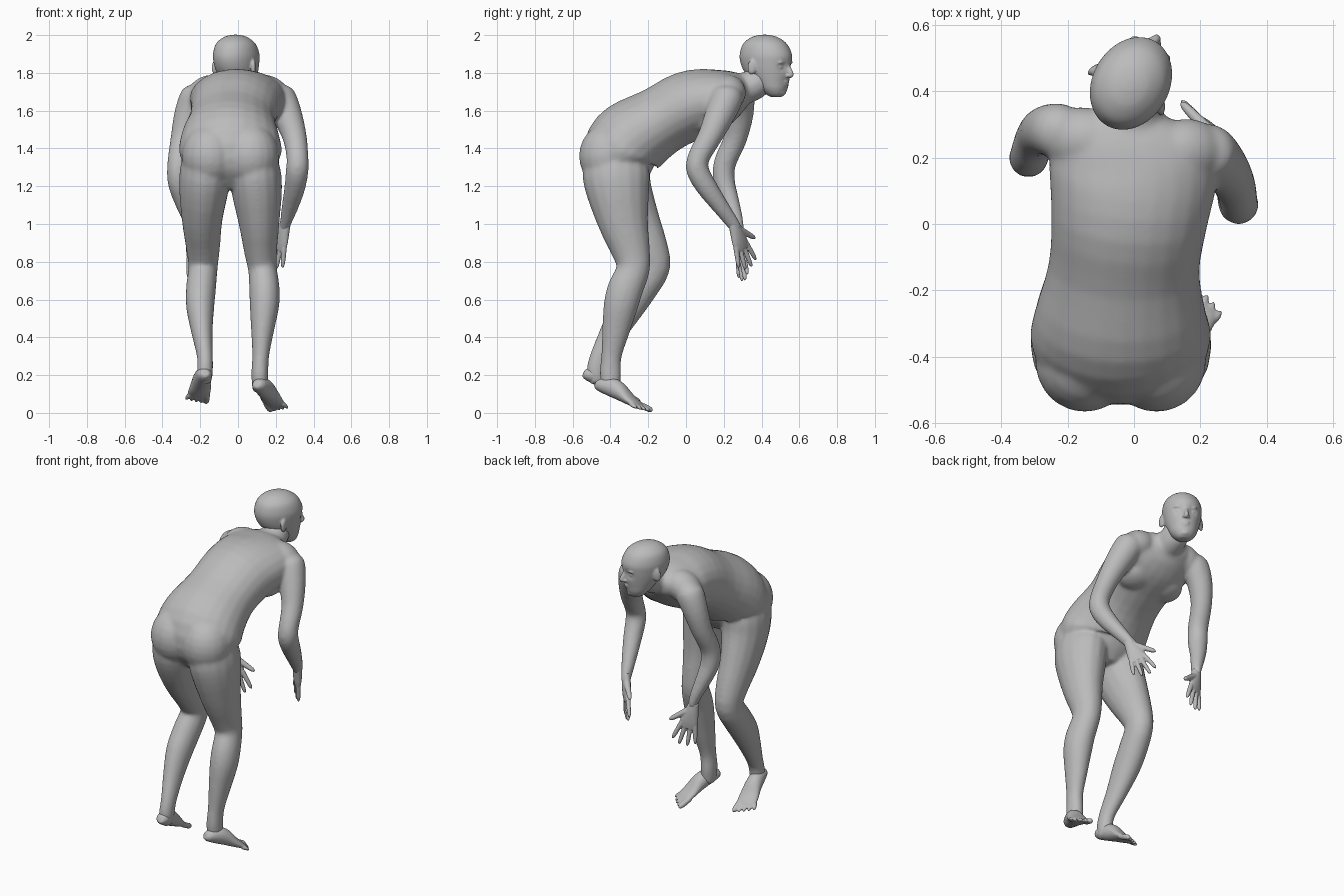
import bpy, bmesh, math
from mathutils import Vector, Matrix

if "Cube" in bpy.data.objects:
    bpy.data.objects.remove(bpy.data.objects["Cube"])

skin = bpy.data.materials.new("skin_grey")
skin.use_nodes = True
GREY = (0.5, 0.5, 0.5, 1)
skin.diffuse_color = GREY
skin.node_tree.nodes["Principled BSDF"].inputs["Base Color"].default_value = GREY
X, Y, Z = Vector((1, 0, 0)), Vector((0, 1, 0)), Vector((0, 0, 1))


def spline(rows, steps):
    """Pass a smooth curve through rows of (x, y, z, side radius, depth radius)."""
    out, n = [], len(rows)
    for i in range(n - 1):
        a, b, c, d = (rows[max(0, min(n - 1, i + k))] for k in (-1, 0, 1, 2))
        for s in range(steps):
            t = s / steps
            out.append([q + 0.5 * t * (r - p + t * (2*p - 5*q + 4*r - w + t * (3*(q - r) + w - p)))
                        for p, q, r, w in zip(a, b, c, d)])
    return out + [list(rows[-1])]


def loft(bm, rows, side=X, depth=None, segs=16, steps=3):
    """Skin elliptical rings along a path; depth fixes the ring plane."""
    rows = spline([r if len(r) == 5 else (*r, r[3]) for r in rows], steps)
    pts = [Vector(r[:3]) for r in rows]
    rings = []
    for i, r in enumerate(rows):
        along = (pts[min(i + 1, len(pts) - 1)] - pts[max(i - 1, 0)]).normalized()
        s = side if depth else (side - along * side.dot(along)).normalized()
        d = depth or along.cross(s)
        rings.append([bm.verts.new(pts[i] + s * r[3] * math.cos(a) + d * r[4] * math.sin(a))
                      for a in (math.tau * k / segs for k in range(segs))])
    for lo, hi in zip(rings, rings[1:]):
        for k in range(segs):
            j = (k + 1) % segs
            bm.faces.new((lo[k], lo[j], hi[j], hi[k]))
    bm.faces.new(rings[0][::-1])
    bm.faces.new(rings[-1])
    return [v for ring in rings for v in ring]


def blob(bm, centre, size, rot=None):
    m = Matrix.Translation(centre) @ (rot or Matrix()) @ Matrix.Diagonal((*size, 1))
    bmesh.ops.create_uvsphere(bm, u_segments=20, v_segments=12, radius=1, matrix=m)


def finish(name, bm, voxel, smooth):
    """Turn overlapping volumes into one continuous skin."""
    bmesh.ops.recalc_face_normals(bm, faces=bm.faces)
    me = bpy.data.meshes.new(name)
    bm.to_mesh(me)
    bm.free()
    me.materials.append(skin)
    ob = bpy.data.objects.new(name, me)
    bpy.context.collection.objects.link(ob)
    fuse = ob.modifiers.new("fuse", 'REMESH')
    fuse.mode, fuse.voxel_size, fuse.use_smooth_shade = 'VOXEL', voxel, True
    relax = ob.modifiers.new("relax", 'SMOOTH')
    relax.factor, relax.iterations = 0.5, smooth


body = bmesh.new()

# Torso, from crotch up the bent spine to the collar
loft(body, [(-.04, -.34, 1.19, .08, .10), (-.04, -.345, 1.27, .21, .165), (-.04, -.345, 1.37, .27, .205),
            (-.04, -.285, 1.45, .262, .212), (-.03, -.135, 1.547, .228, .184), (-.015, .01, 1.624, .236, .186),
            (-.002, .15, 1.66, .254, .166), (-.005, .24, 1.688, .24, .13), (-.005, .30, 1.70, .18, .095),
            (0, .34, 1.70, .10, .06)], segs=24)
# Chest, shoulder and seat muscles
for sx, y in ((-1, .255), (1, .22)):
    blob(body, (-.01 + sx * .105, .135, 1.545), (.115, .10, .062), Matrix.Rotation(.35, 4, 'X'))
    blob(body, (sx * .16, y, 1.695), (.12, .098, .09), Matrix.Rotation(sx * .45, 4, 'Y'))
    blob(body, (-.04 + sx * .108, -.415, 1.36), (.15, .152, .17))

# Legs
loft(body, [(.07, -.34, 1.46, .06, .08), (.08, -.36, 1.38, .11, .14), (.09, -.37, 1.28, .136, .178),
            (.10, -.36, 1.17, .134, .168), (.112, -.33, 1.0, .108, .133),
            (.12, -.29, .85, .087, .102), (.13, -.28, .76, .077, .089), (.14, -.32, .66, .081, .095),
            (.14, -.345, .57, .079, .092), (.13, -.37, .44, .062, .075), (.12, -.395, .3, .045, .055),
            (.115, -.4, .2, .046, .058), (.118, -.395, .11, .04, .045)])
loft(body, [(-.14, -.34, 1.46, .06, .08), (-.155, -.36, 1.38, .12, .14), (-.17, -.365, 1.28, .138, .175),
            (-.182, -.34, 1.17, .13, .163), (-.19, -.275, 1.02, .108, .138), (-.185, -.2, .87, .09, .107),
            (-.185, -.175, .77, .078, .092), (-.195, -.235, .67, .08, .092), (-.2, -.31, .56, .075, .09),
            (-.19, -.39, .42, .056, .07), (-.175, -.455, .3, .043, .054), (-.175, -.475, .22, .043, .053),
            (-.178, -.465, .16, .038, .042)])

# Arms
loft(body, [(.20, .23, 1.725, .04), (.217, .222, 1.68, .084), (.26, .18, 1.58, .08), (.3, .125, 1.46, .065),
            (.315, .066, 1.35, .059), (.313, .063, 1.28, .061), (.3, .113, 1.19, .056),
            (.275, .185, 1.09, .045), (.25, .25, 1.0, .03, .036), (.24, .27, .965, .024, .03)])
loft(body, [(-.20, .27, 1.725, .04), (-.22, .278, 1.68, .083), (-.263, .282, 1.58, .076),
            (-.295, .26, 1.45, .063), (-.315, .205, 1.32, .06), (-.315, .203, 1.22, .058),
            (-.29, .235, 1.12, .048), (-.25, .27, 1.0, .033, .037), (-.24, .275, .94, .024, .03)])

# Neck
loft(body, [(0, .22, 1.70, .10, .085), (.0, .315, 1.72, .09, .085), (.005, .385, 1.757, .08, .08),
            (.005, .42, 1.84, .07, .07)])
finish("body", body, .0085, 22)

# Head, turned a little to one side
head = bmesh.new()
TURN = Matrix.Rotation(-.52, 4, 'Z')
HEAD = Matrix.Translation((-.008, .425, 0)) @ TURN
face_dir = (TURN @ Y).normalized()


def at(x, y, z):
    return HEAD @ Vector((x, y, z))


profile = [(-.01, 2.002, .015, .018), (-.01, 1.99, .058, .07), (-.008, 1.955, .099, .12),
           (-.003, 1.90, .115, .145), (0, 1.85, .112, .143), (.01, 1.80, .102, .127),
           (.03, 1.755, .088, .097), (.046, 1.715, .073, .073), (.057, 1.685, .05, .048),
           (.06, 1.672, .028, .028)]
skull = loft(head, [(*at(0, f, z), w, d) for f, z, w, d in profile],
             side=(TURN @ X).normalized(), depth=face_dir, segs=36, steps=5)
for sx in (-1, 1):
    socket = at(sx * .042, .129, 1.832)
    for v in skull:
        v.co -= face_dir * .016 * math.exp(-((v.co - socket).length / .024) ** 2)
    blob(head, at(sx * .042, .111, 1.831), (.017, .012, .010), TURN)
    blob(head, at(sx * .04, .12, 1.854), (.03, .012, .007), TURN)
    blob(head, at(sx * .013, .14, 1.785), (.011, .012, .009), TURN)
    # Ears
    lean = TURN @ Matrix.Rotation(sx * .45, 4, 'Z') @ Matrix.Rotation(-.15, 4, 'X')
    blob(head, at(sx * .115, -.02, 1.832), (.012, .026, .042), lean)
# Nose, lips and chin
loft(head, [(*at(0, .126, 1.85), .01), (*at(0, .14, 1.82), .012), (*at(0, .153, 1.79), .014),
            (*at(0, .139, 1.778), .009)])
blob(head, at(0, .123, 1.753), (.026, .012, .007), TURN)
blob(head, at(0, .12, 1.739), (.022, .011, .007), TURN)
blob(head, at(0, .094, 1.698), (.03, .022, .02), TURN)
finish("head", head, .006, 5)


def hand(name, wrist, reach, thumb_side, size):
    """Palm, four spread fingers and a thumb."""
    bm = bmesh.new()
    d = Vector(reach).normalized()
    w = Vector(thumb_side)
    w = (w - d * w.dot(d)).normalized()
    p = Vector((0, 0, 0))
    loft(bm, [(*(p - d * .02), .025, .02), (*(p + d * .03), .034, .022), (*(p + d * .08), .044, .019),
              (*(p + d * .115), .043, .013)], side=w)
    for i, length in enumerate((.085, .10, .095, .075)):
        off = 1.5 - i
        base = p + d * .095 + w * off * .022
        aim = (d + w * off * .17).normalized()
        loft(bm, [(*base, .012), (*(base + aim * length * .6), .011), (*(base + aim * length), .009),
                  (*(base + aim * (length + .015)), .004)], side=w, segs=8)
    aim = (d + w).normalized()
    base = p + d * .03 + w * .02
    loft(bm, [(*base, .018), (*(base + aim * .05), .014), (*(base + aim * .09), .011),
              (*(base + aim * .105), .004)], side=w, segs=8)
    bmesh.ops.transform(bm, matrix=Matrix.Translation(wrist) @ Matrix.Scale(size, 4), verts=bm.verts)
    finish(name, bm, .0045, 2)


hand("left_hand", (.248, .255, .995), (-.25, .3, -.9), (-.6, .6, .15), 1.2)
hand("right_hand", (-.243, .275, .95), (.2, .12, -1), (.85, .3, 0), 1.24)


def foot(name, heel, reach, big_toe_side):
    """Heel, arch and ball of the foot with five toes."""
    bm = bmesh.new()
    d = Vector(reach).normalized()
    s = d.cross(Z).normalized()
    u = s.cross(d)
    h = Vector(heel)
    shape = [(-.01, .03, .02, .02), (.015, .036, .038, .036), (.08, .047, .047, .05),
             (.14, .043, .052, .046), (.20, .027, .06, .03), (.25, .018, .06, .019), (.27, .014, .05, .013)]
    loft(bm, [(*(h + d * a + u * b), w, t) for a, b, w, t in shape], side=s, depth=u)
    for i, tip in enumerate((.325, .32, .31, .298, .282)):
        o = s * big_toe_side * (.043 - i * .0235)
        r = .017 if i == 0 else .012
        loft(bm, [(*(h + d * .235 + o + u * .014), r), (*(h + d * (tip - .02) + o * 1.15 + u * .012), r),
                  (*(h + d * tip + o * 1.2 + u * .009), r * .4)], side=s, segs=8)
    finish(name, bm, .006, 3)


foot("left_foot", (.098, -.478, .122), (.12, .27, -.118), -1)
foot("right_foot", (-.172, -.545, .18), (-.045, .28, -.13), 1)
